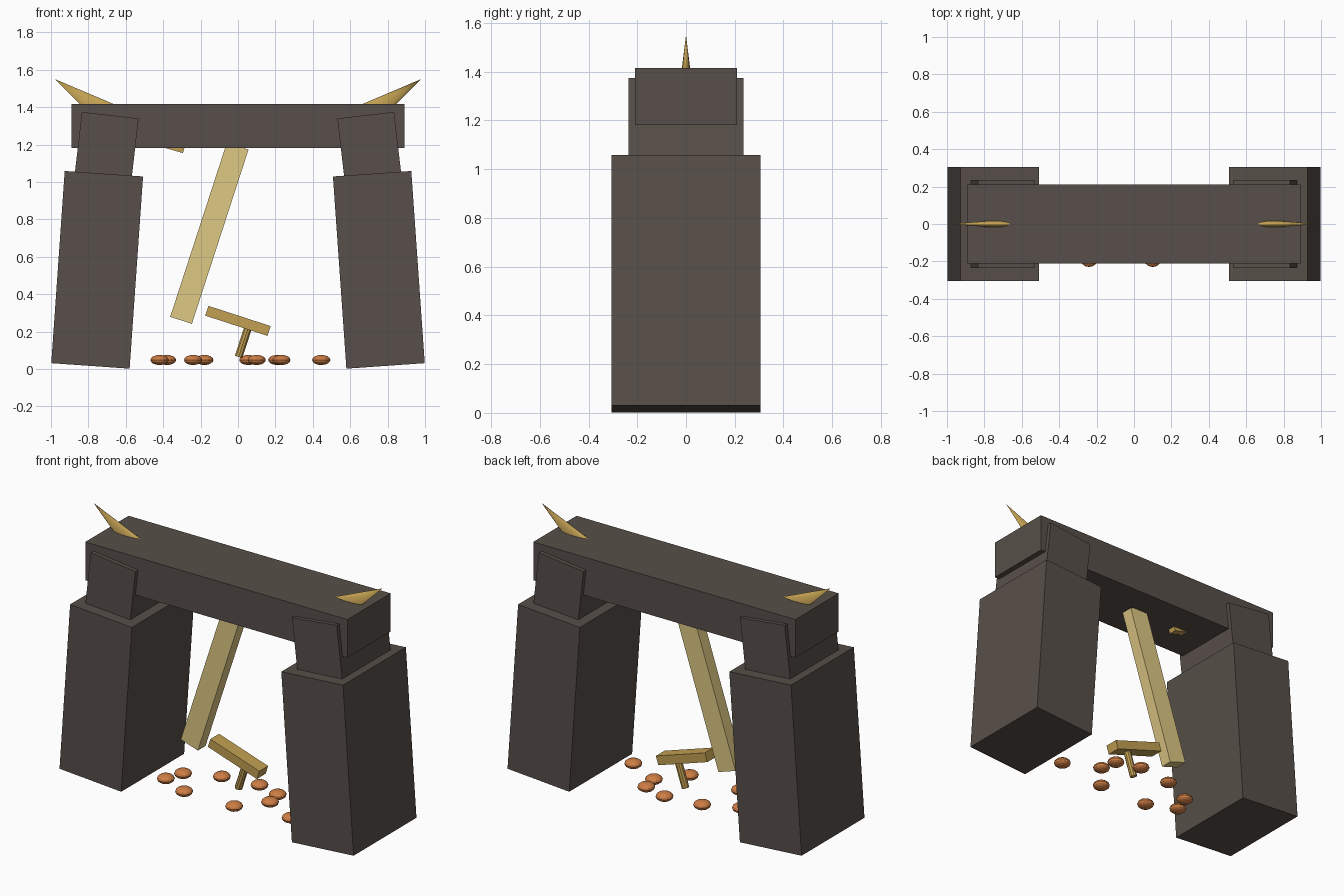
import bpy
from math import radians, sin, cos, tan

if "Cube" in bpy.data.objects:
    bpy.data.objects.remove(bpy.data.objects["Cube"])


def material(name, rgb):
    m = bpy.data.materials.new(name)
    m.diffuse_color = (*rgb, 1)
    m.use_nodes = True
    m.node_tree.nodes["Principled BSDF"].inputs["Base Color"].default_value = m.diffuse_color
    return m


STONE = material("dark_stone", (0.095, 0.078, 0.067))
GOLD = material("gold", (0.54, 0.35, 0.085))
PALE = material("pale_gold", (0.73, 0.58, 0.23))
COPPER = material("copper", (0.62, 0.21, 0.06))


def finish(name, mat, scale):
    ob = bpy.context.object
    ob.name = name
    ob.scale = scale
    ob.data.materials.append(mat)
    return ob


def box(name, loc, size, tilt, mat):
    # tilt turns the box in the front view, clockwise
    bpy.ops.mesh.primitive_cube_add(size=1, location=loc, rotation=(0, radians(tilt), 0))
    return finish(name, mat, size)


# leaning pillars, capitals and horns on both sides
for side, s in (("left", -1), ("right", 1)):
    box(side + "_pillar", (s * 0.753, 0, 0.53), (0.42, 0.61, 1.03), -4 * s, STONE)
    box(side + "_capital", (s * 0.706, 0, 1.158), (0.305, 0.47, 0.4), -6.6 * s, STONE)
    length, a = 0.36, radians(34)
    bpy.ops.mesh.primitive_cone_add(
        vertices=16, radius1=length * tan(radians(11)), radius2=0, depth=length,
        location=(s * (0.98 - length / 2 * cos(a)), 0, 1.55 - length / 2 * sin(a)),
        rotation=(0, s * radians(56), 0))
    finish(side + "_horn", GOLD, (1, 0.35, 1))
    bpy.ops.object.shade_smooth_by_angle()

# lintel
box("lintel", (0, 0, 1.298), (1.78, 0.42, 0.235), 0, STONE)

# hanging blade and the shard poking out of the lintel
box("blade", (-0.153, 0, 0.726), (0.122, 0.075, 0.98), 18, PALE)
box("shard", (-0.377, 0, 1.23), (0.2, 0.05, 0.1), 16, GOLD)

# broken hilt: crossbar and grip
box("crossbar", (0, 0, 0.257), (0.35, 0.085, 0.055), 18, GOLD)
bpy.ops.mesh.primitive_cylinder_add(vertices=10, radius=0.022, depth=0.18,
                                    location=(0.031, 0, 0.15), rotation=(0, radians(18), 0))
finish("grip", GOLD, (1, 1, 1))

# scattered coins
COINS = [(-0.42, -0.10), (-0.38, 0.01), (-0.24, -0.18), (-0.18, 0.10), (0.055, 0.13),
         (0.10, -0.18), (0.21, 0.085), (0.232, -0.02), (0.445, -0.125)]
for i, (x, y) in enumerate(COINS):
    bpy.ops.mesh.primitive_uv_sphere_add(segments=14, ring_count=8, radius=1, location=(x, y, 0.048))
    finish("coin_%d" % (i + 1), COPPER, (0.05, 0.05, 0.027))
